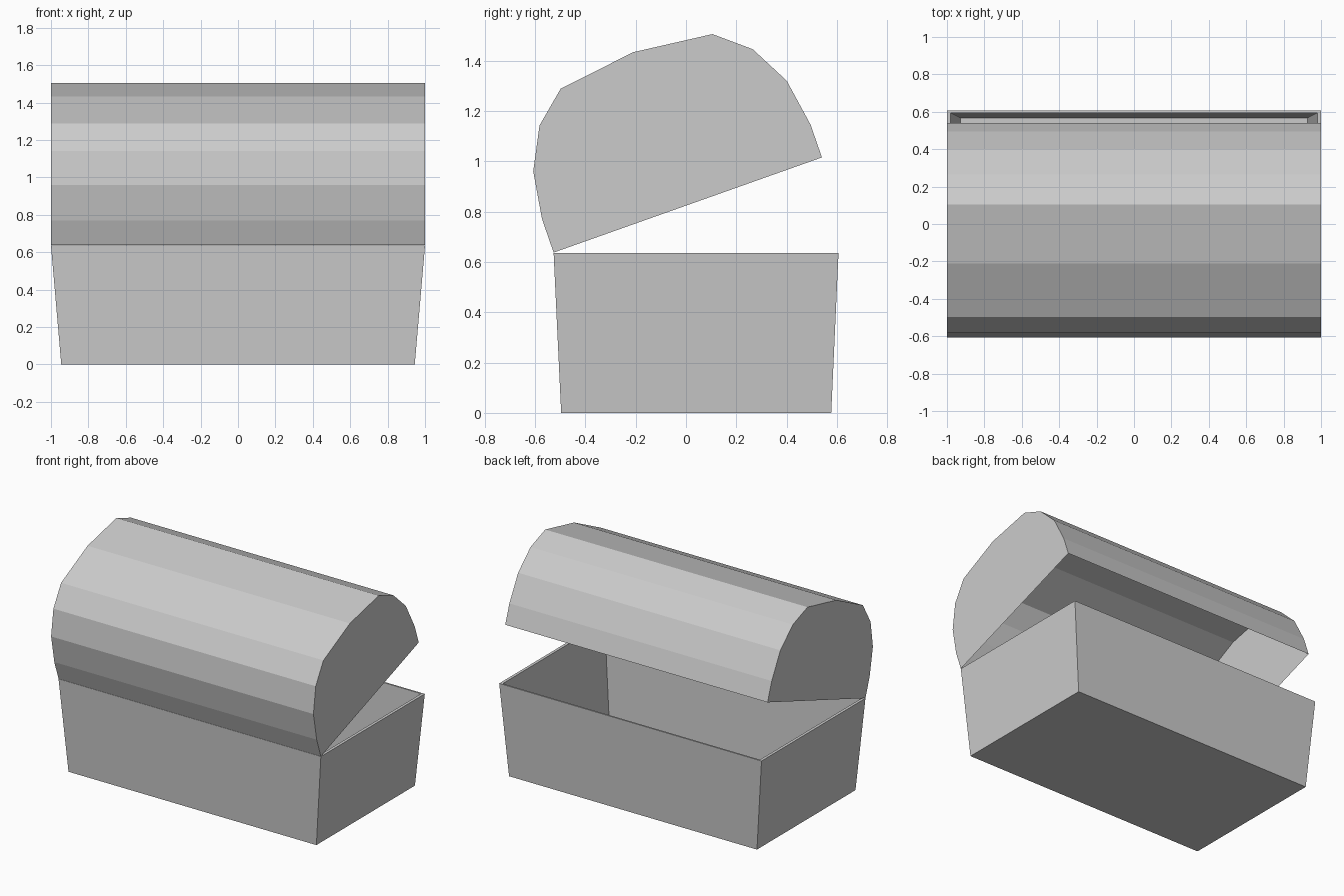
import bpy, bmesh

if "Cube" in bpy.data.objects:
    bpy.data.objects.remove(bpy.data.objects["Cube"])


def make_object(name, bm):
    mesh = bpy.data.meshes.new(name)
    bm.to_mesh(mesh)
    bm.free()
    obj = bpy.data.objects.new(name, mesh)
    bpy.context.collection.objects.link(obj)
    return obj


def ring(bm, half_x, y0, y1, z, scale=1.0):
    """Rectangular loop, scaled about its own centre."""
    mid, half_y = (y0 + y1) / 2, (y1 - y0) / 2 * scale
    hx = half_x * scale
    return [bm.verts.new((x, y, z)) for x, y in
            ((-hx, mid - half_y), (hx, mid - half_y),
             (hx, mid + half_y), (-hx, mid + half_y))]


def bridge(bm, a, b):
    for i in range(4):
        j = (i + 1) % 4
        bm.faces.new((a[i], a[j], b[j], b[i]))


# Tapered open box: outer walls, thin rim, inner walls and floor
bottom = (0.945, -0.496, 0.577)
top = (1.0, -0.526, 0.606)
bm = bmesh.new()
loops = [ring(bm, *bottom, 0.0),
         ring(bm, *top, 0.636),
         ring(bm, *top, 0.636, 0.98),
         ring(bm, *bottom, 0.015, 0.982)]
for a, b in zip(loops, loops[1:]):
    bridge(bm, a, b)
bm.faces.new(loops[0][::-1])
bm.faces.new(loops[-1])
make_object("chest_box", bm)

# Domed lid: thin open shell hinged on the front edge, swung open
profile = [(-0.526, 0.637), (-0.572, 0.77), (-0.607, 0.96), (-0.582, 1.142),
           (-0.498, 1.288), (-0.21, 1.433), (0.105, 1.505), (0.265, 1.445),
           (0.40, 1.32), (0.495, 1.145), (0.54, 1.015)]
bm = bmesh.new()
left = [bm.verts.new((-1, y, z)) for y, z in profile]
right = [bm.verts.new((1, y, z)) for y, z in profile]
for i in range(len(profile) - 1):
    bm.faces.new((left[i], left[i + 1], right[i + 1], right[i]))
bm.faces.new(left)
bm.faces.new(right[::-1])
# Close temporarily so the normals point outwards, then open the underside
under = bm.faces.new((left[0], right[0], right[-1], left[-1]))
bmesh.ops.recalc_face_normals(bm, faces=bm.faces)
bmesh.ops.delete(bm, geom=[under], context='FACES_ONLY')
make_object("domed_lid", bm)
